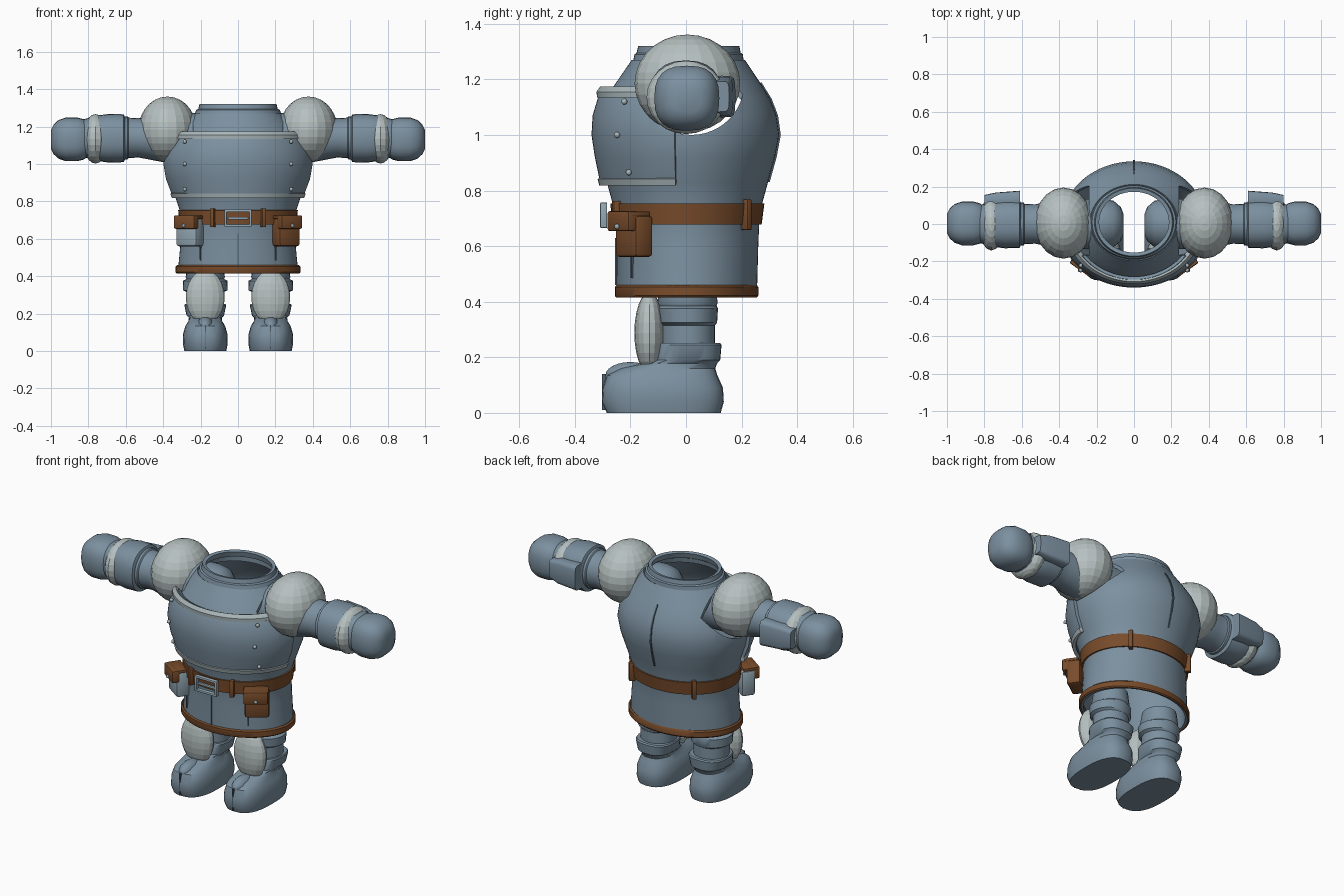
import bpy, bmesh, math
from mathutils import Matrix

if "Cube" in bpy.data.objects:
    bpy.data.objects.remove(bpy.data.objects["Cube"], do_unlink=True)


def material(name, rgb):
    m = bpy.data.materials.new(name)
    m.use_nodes = True
    m.diffuse_color = (*rgb, 1)
    m.node_tree.nodes["Principled BSDF"].inputs["Base Color"].default_value = (*rgb, 1)
    return m


STEEL = material("steel_blue", (.20, .28, .35))
PALE = material("pale_grey", (.47, .53, .53))
TRIM = material("trim_grey", (.40, .47, .49))
LIGHT = material("light_steel", (.30, .40, .47))
LEATHER = material("brown_leather", (.19, .072, .024))
SEAM = material("dark_seam", (.08, .115, .145))


def activate(ob):
    bpy.ops.object.select_all(action='DESELECT')
    ob.select_set(True)
    bpy.context.view_layer.objects.active = ob


def smooth(ob, angle=35):
    activate(ob)
    bpy.ops.object.shade_smooth_by_angle(angle=math.radians(angle))


def make(name, bm, mat, loc=(0, 0, 0), rot=(0, 0, 0)):
    me = bpy.data.meshes.new(name)
    bm.to_mesh(me)
    bm.free()
    me.materials.append(mat)
    ob = bpy.data.objects.new(name, me)
    bpy.context.collection.objects.link(ob)
    ob.location, ob.rotation_euler = loc, rot
    return ob


def apply(ob, kind, **settings):
    mod = ob.modifiers.new(kind.lower(), kind)
    for key, value in settings.items():
        setattr(mod, key, value)
    activate(ob)
    bpy.ops.object.modifier_apply(modifier=mod.name)


def loft(name, sections, mat, arc=(0, 360), seg=48, power=2, wall=0, cut=(),
         loc=(0, 0, 0), rot=(0, 0, 0)):
    """Skin rounded sections (z, half width, y front, y back), bottom to top."""
    bm = bmesh.new()
    closed = arc[1] - arc[0] == 360
    rings = []
    for z, rx, y0, y1 in sections:
        ring = []
        for i in range(seg if closed else seg + 1):
            t = math.radians(arc[0] + (arc[1] - arc[0]) * i / seg)
            c, s = math.cos(t), math.sin(t)
            x = math.copysign(abs(c) ** (2 / power), c) * rx
            y = math.copysign(abs(s) ** (2 / power), s) * (y1 - y0) / 2 + (y0 + y1) / 2
            ring.append(bm.verts.new((x, y, z)))
        rings.append(ring)
    for a, b in zip(rings, rings[1:]):
        for i in range(seg):
            j = (i + 1) % len(a)
            bm.faces.new((a[i], a[j], b[j], b[i]))
    if not wall:
        bm.faces.new(rings[0][::-1])
        bm.faces.new(rings[-1])
    ob = make(name, bm, mat, loc, rot)
    if wall:
        apply(ob, 'SOLIDIFY', thickness=wall, offset=-1)
    for cutter in cut:
        apply(ob, 'BOOLEAN', object=cutter, operation='DIFFERENCE', solver='EXACT')
    smooth(ob)
    return ob


def lathe_x(name, profile, mat, side, z, y=0, **kw):
    """Turned part lying along x; profile is (distance from centre, radius)."""
    return loft(name, [(d, r, -r, r) for d, r in profile], mat,
                loc=(0, y, z), rot=(0, side * math.pi / 2, 0), **kw)


def ball(name, loc, radii, mat, seg=20, rings=12, flat=False):
    bm = bmesh.new()
    bmesh.ops.create_uvsphere(bm, u_segments=seg, v_segments=rings, radius=1)
    bmesh.ops.scale(bm, vec=radii, verts=bm.verts)
    ob = make(name, bm, mat, loc)
    if not flat:
        smooth(ob, 60)
    return ob


def box(name, loc, size, mat, turn=0, bevel=0):
    bm = bmesh.new()
    bmesh.ops.create_cube(bm, size=1, matrix=Matrix.Diagonal((*size, 1)))
    ob = make(name, bm, mat, loc, (0, 0, turn))
    if bevel:
        apply(ob, 'BEVEL', width=bevel, segments=2)
        smooth(ob)
    return ob


# Temporary arm hole cutters
cutters = [lathe_x("arm_hole_cutter", [(.24, .19), (.7, .19)], STEEL, s, 1.19, .02) for s in (1, -1)]

# Torso shell, open at neck and hem
torso = [(.42, .322, -.25, .255), (.6, .305, -.25, .26), (.72, .30, -.255, .265),
         (.83, .338, -.285, .295), (.92, .37, -.305, .32), (1.0, .385, -.32, .335),
         (1.07, .375, -.315, .325), (1.13, .345, -.29, .302), (1.19, .30, -.25, .265),
         (1.27, .235, -.195, .212)]
loft("torso", torso, STEEL, wall=.015, cut=cutters, seg=64)
loft("neck_collar", [(1.255, .235, -.193, .208), (1.29, .224, -.185, .205),
                     (1.295, .212, -.178, .197), (1.32, .206, -.172, .192)], STEEL, wall=.02)
back = [(z, rx, y0, y1 + .006) for z, rx, y0, y1 in torso[3:9]]
loft("back_seam", back, SEAM, arc=(89.3, 90.7), seg=2, wall=.012)

# Breastplate with trims and rivets
loft("breastplate", [(.825, .352, -.308, .308), (.92, .388, -.328, .328),
                     (1.0, .402, -.34, .34), (1.07, .393, -.336, .336),
                     (1.13, .365, -.318, .318), (1.17, .335, -.297, .297)],
     STEEL, arc=(187, 353), wall=.018, cut=cutters)
loft("lower_trim", [(.818, .356, -.312, .312), (.842, .365, -.318, .318)],
     TRIM, arc=(187, 353), wall=.02)
loft("upper_trim", [(1.135, .374, -.32, .32), (1.155, .372, -.322, .322), (1.175, .352, -.308, .308)],
     TRIM, arc=(211, 329), wall=.03)
for s in (1, -1):
    for y, z in ((-.222, 1.12), (-.248, 1.0), (-.206, .865)):
        ball("rivet", (s * .285, y, z), (.011,) * 3, TRIM, 10, 6)

# Belt, hem and skirt seams
loft("belt", [(.677, .312, -.266, .272), (.753, .32, -.272, .282)], LEATHER, wall=.022)
loft("hem", [(.415, .328, -.252, .255), (.422, .335, -.256, .26), (.452, .334, -.256, .26),
             (.46, .325, -.25, .255)], LEATHER, wall=.025)
box("front_seam", (0, -.25, .545), (.005, .01, .17), SEAM)
for s in (1, -1):
    box("side_seam", (s * .2, -.193, .555), (.005, .012, .14), SEAM, s * .6)
    box("front_belt_loop", (s * .135, -.247, .713), (.024, .035, .1), LEATHER, s * .35, .004)
    box("back_belt_loop", (s * .205, .217, .713), (.024, .035, .11), LEATHER, -s * .8, .004)

# Buckle frame and prong
for s in (1, -1):
    box("buckle_side", (s * .066, -.296, .711), (.014, .025, .092), LIGHT, 0, .004)
    box("buckle_bar", (0, -.296, .711 + s * .039), (.145, .025, .014), LIGHT, 0, .004)
box("buckle_prong", (0, -.294, .711), (.11, .015, .014), LIGHT, 0, .003)

# Hip pouches
for s, mat in ((1, LEATHER), (-1, LIGHT)):
    turn = s * math.radians(35)
    box("pouch", (s * .257, -.187, .635), (.135, .08, .15), mat, turn, .015)
    box("pouch_flap", (s * .277, -.228, .69), (.135, .045, .072), LEATHER, turn, .008)
    box("pouch_lid", (s * .26, -.2, .716), (.135, .08, .018), LEATHER, turn, .005)
    ball("pouch_stud", (s * .291, -.248, .67), (.01,) * 3, LIGHT, 10, 6)

for s, label in ((1, "left"), (-1, "right")):
    # Arm
    ball(label + "_shoulder", (s * .377, .005, 1.185), (.155, .19, .176), PALE, 20, 14, True)
    lathe_x(label + "_upper_arm", [(.055, .05), (.07, .09), (.11, .125), (.17, .135), (.4, .13),
                                   (.53, .105), (.585, .108), (.59, .115), (.615, .115)],
            STEEL, s, 1.14, seg=24)
    lathe_x(label + "_forearm", [(.605, .115), (.612, .128), (.69, .13), (.75, .122), (.83, .1)],
            STEEL, s, 1.138, seg=24, power=2.4)
    ball(label + "_forearm_guard", (s * .762, 0, 1.135), (.07, .142, .132), PALE, 16, 12, True)
    loft(label + "_forearm_plate", [(.61, .075, .08, .178), (.74, .07, .08, .168), (.80, .055, .08, .155)],
         STEEL, seg=16, power=5, loc=(0, 0, 1.138), rot=(0, s * math.pi / 2, 0))
    lathe_x(label + "_hand", [(.79, .085), (.825, .108), (.86, .117), (.92, .117), (.96, .103),
                              (.985, .08), (1.0, .05)], STEEL, s, 1.132, .003, seg=24, power=2.6)

    # Leg
    x = s * .175
    loft(label + "_leg", [(.2, .1, -.09, .105), (.315, .1, -.09, .105), (.325, .118, -.1, .112),
                          (.375, .12, -.105, .115), (.385, .1, -.1, .11), (.395, .105, -.104, .114),
                          (.47, .095, -.09, .105)],
         STEEL, seg=24, loc=(x, 0, 0))
    ball(label + "_knee_guard", (x, -.132, .288), (.104, .054, .145), PALE, 16, 12, True)
    loft(label + "_boot", [(0, .112, -.285, .125), (.04, .12, -.303, .136), (.09, .119, -.3, .133),
                           (.135, .106, -.285, .113), (.16, .09, -.24, .105), (.178, .088, -.15, .112),
                           (.19, .1, -.11, .123), (.245, .112, -.1, .128), (.252, .108, -.095, .122)],
         STEEL, seg=32, power=2.6, loc=(x, 0, 0))
    ball(label + "_toe_ridge", (x, -.2, .135), (.045, .09, .048), STEEL)
    box(label + "_toe_seam", (x, -.27, .075), (.005, .066, .13), SEAM)

for cutter in cutters:
    bpy.data.objects.remove(cutter, do_unlink=True)
